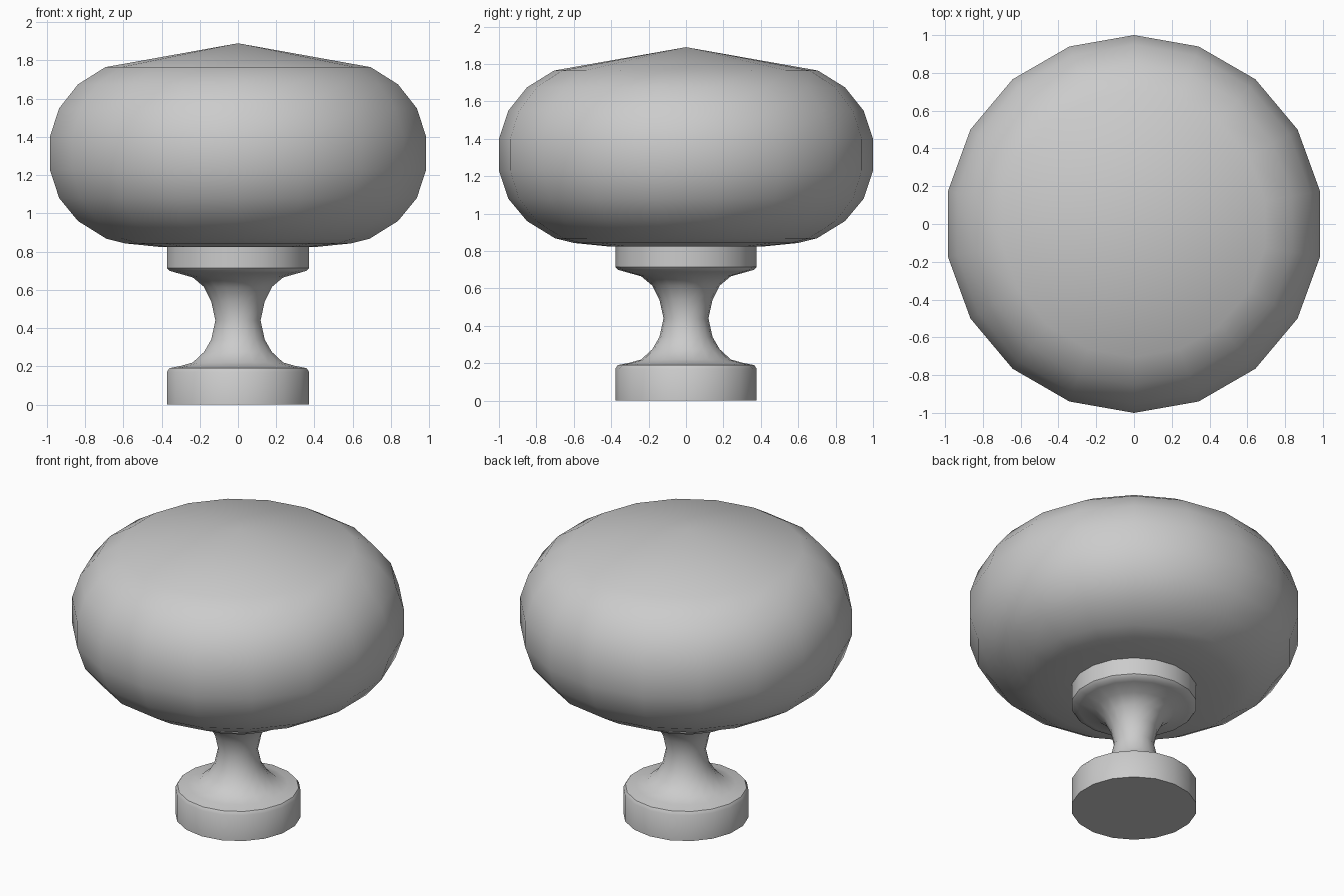
import bpy, bmesh, math

if "Cube" in bpy.data.objects:
    bpy.data.objects.remove(bpy.data.objects["Cube"])

SIDES = 18


def lathe(name, profile):
    """Revolve (radius, z) points, bottom to top; radius 0 makes a pole."""
    bm = bmesh.new()
    rings = []
    for r, z in profile:
        if r == 0:
            rings.append([bm.verts.new((0, 0, z))] * SIDES)
        else:
            rings.append([bm.verts.new((r * math.cos(a), r * math.sin(a), z))
                          for a in (math.pi / 2 + i * math.tau / SIDES for i in range(SIDES))])
    for lo, hi in zip(rings, rings[1:]):
        for i in range(SIDES):
            j = (i + 1) % SIDES
            corners = dict.fromkeys([lo[i], lo[j], hi[j], hi[i]])
            bm.faces.new(list(corners))
    bmesh.ops.recalc_face_normals(bm, faces=bm.faces[:])
    mesh = bpy.data.meshes.new(name)
    bm.to_mesh(mesh)
    bm.free()
    obj = bpy.data.objects.new(name, mesh)
    bpy.context.collection.objects.link(obj)
    bpy.ops.object.select_all(action='DESELECT')
    obj.select_set(True)
    bpy.context.view_layer.objects.active = obj
    bpy.ops.object.shade_smooth_by_angle(angle=math.radians(40))
    return obj


# Base disc, waisted stem and upper collar
lathe("stem", [(0, 0), (0.378, 0), (0.378, 0.17), (0.365, 0.19), (0.30, 0.203),
               (0.24, 0.22), (0.18, 0.275), (0.142, 0.34), (0.12, 0.44),
               (0.142, 0.54), (0.18, 0.615), (0.24, 0.665), (0.33, 0.69),
               (0.365, 0.70), (0.378, 0.715), (0.378, 0.83)])

# Bulging knob head with a shallow conical top
lathe("knob_head", [(0, 0.825), (0.42, 0.825), (0.60, 0.843), (0.70, 0.868),
                    (0.85, 0.96), (0.95, 1.08), (1.0, 1.23), (1.0, 1.40),
                    (0.95, 1.55), (0.85, 1.675), (0.705, 1.765), (0, 1.89)])
